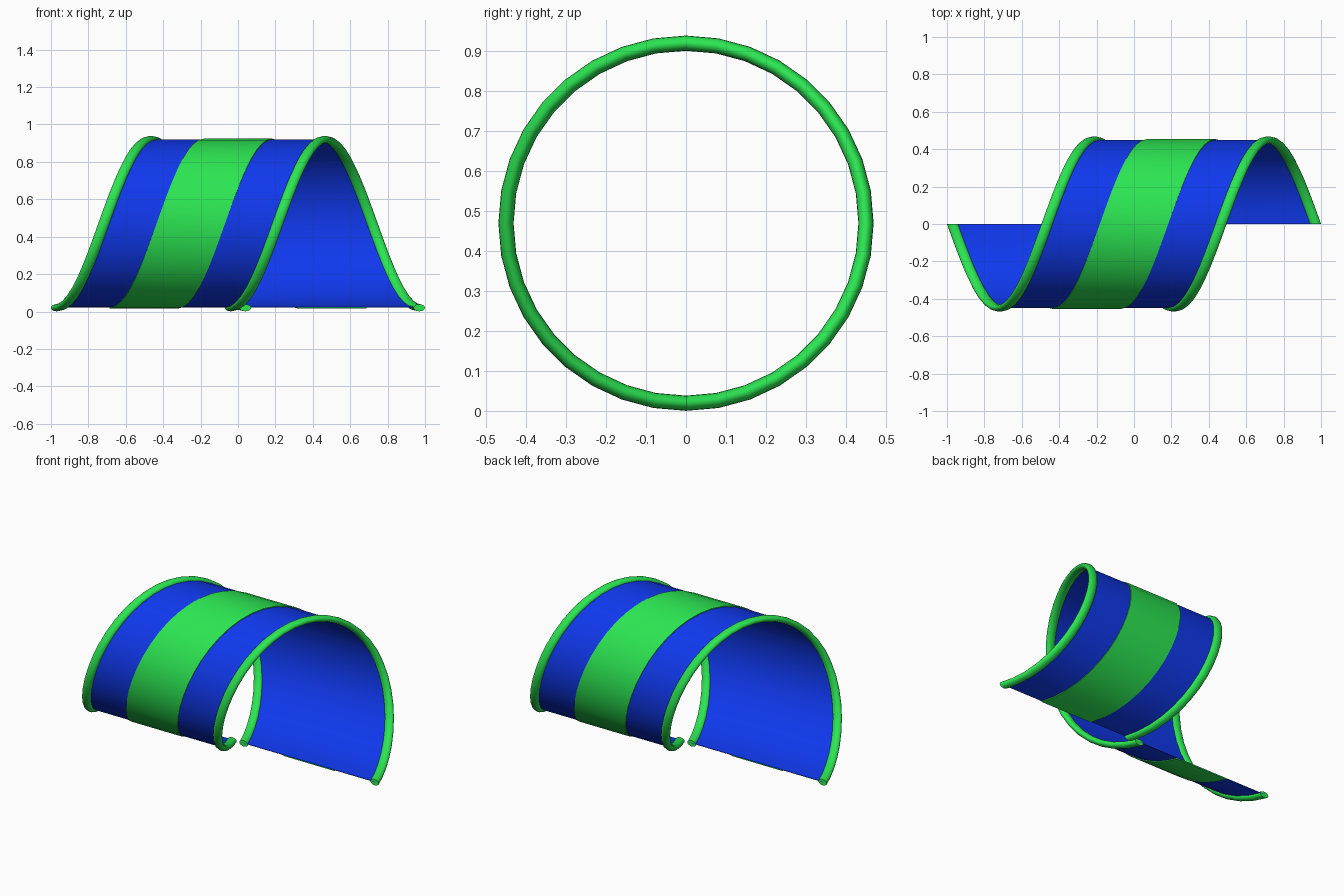
import bpy, bmesh
from math import sin, cos, pi

if "Cube" in bpy.data.objects:
    bpy.data.objects.remove(bpy.data.objects["Cube"])

PITCH = 1.01      # travel along x in one turn
CENTRE_Z = 0.47
RADIUS = 0.45
STEPS = 36


def material(name, colour):
    m = bpy.data.materials.new(name)
    m.diffuse_color = (*colour, 1)
    m.use_nodes = True
    m.node_tree.nodes["Principled BSDF"].inputs["Base Color"].default_value = m.diffuse_color
    return m


blue = material("blue", (0.005, 0.04, 0.85))
green = material("green", (0.025, 0.79, 0.085))


def helix_sweep(name, profile, mat, closed):
    """Sweep an (x offset, radius) profile one turn around the x axis."""
    bm = bmesh.new()
    rings = []
    for i in range(STEPS + 1):
        t = i / STEPS
        a = 2 * pi * t
        rings.append([bm.verts.new((x + PITCH * (t - 0.5), -r * sin(a),
                                    CENTRE_Z - r * cos(a))) for x, r in profile])
    n = len(profile)
    for p, q in zip(rings, rings[1:]):
        for j in range(n if closed else n - 1):
            k = (j + 1) % n
            bm.faces.new((p[j], p[k], q[k], q[j]))
    if closed:
        bm.faces.new(rings[0])
        bm.faces.new(rings[-1][::-1])
    bmesh.ops.recalc_face_normals(bm, faces=bm.faces)
    me = bpy.data.meshes.new(name)
    bm.to_mesh(me)
    bm.free()
    ob = bpy.data.objects.new(name, me)
    bpy.context.collection.objects.link(ob)
    me.materials.append(mat)
    bpy.ops.object.select_all(action='DESELECT')
    bpy.context.view_layer.objects.active = ob
    ob.select_set(True)
    bpy.ops.object.shade_smooth_by_angle(angle=0.7)
    return ob


def box(half_width, r_in, r_out):
    return [(-half_width, r_in), (half_width, r_in),
            (half_width, r_out), (-half_width, r_out)]


# Wide blue ribbon, with a raised green stripe on its outside
helix_sweep("ribbon", box(0.465, 0.446, 0.449), blue, True)
helix_sweep("centre_stripe", box(0.183, 0.448, 0.454), green, True)

# Oval rims along both edges of the ribbon
for side, name in ((-1, "left_rim"), (1, "right_rim")):
    oval = [(side * 0.465 + 0.03 * cos(2 * pi * i / 16),
             RADIUS + 0.019 * sin(2 * pi * i / 16)) for i in range(16)]
    helix_sweep(name, oval, green, True)
